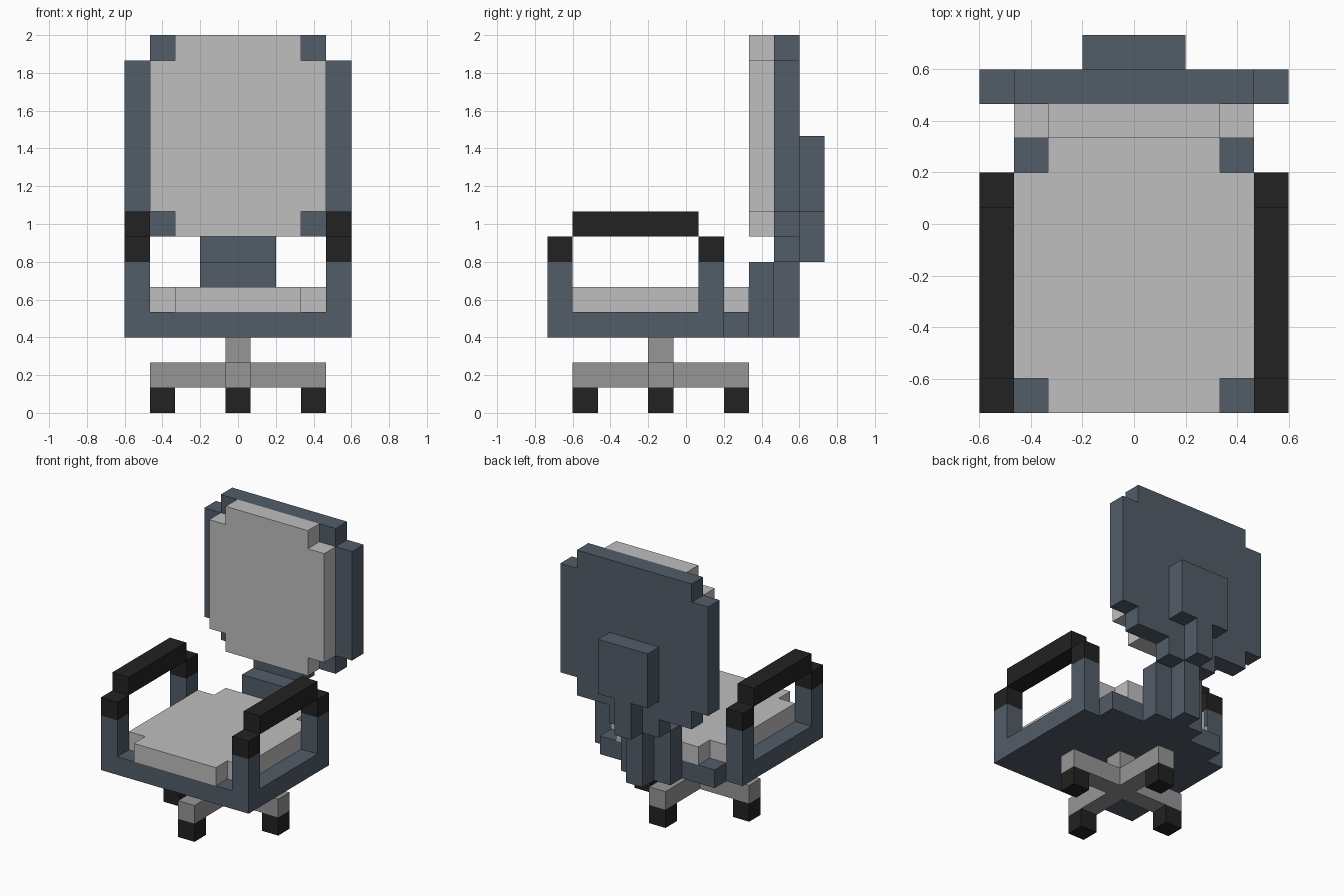
import bpy
import bmesh
from mathutils import Vector

cube = bpy.data.objects.get("Cube")
if cube:
    bpy.data.objects.remove(cube, do_unlink=True)

U = 2 / 15                         # block size: the chair is 9 x 11 x 15 blocks
ORIGIN = Vector((-4.5, -5.5, 0))   # grid corner, in blocks


def material(name, rgb):
    m = bpy.data.materials.new(name)
    m.use_nodes = True
    m.diffuse_color = (*rgb, 1)
    m.node_tree.nodes["Principled BSDF"].inputs["Base Color"].default_value = (*rgb, 1)
    return m


SLATE = material("slate blue frame", (0.084, 0.108, 0.140))
LIGHT = material("light grey cushion", (0.521, 0.521, 0.521))
GREY = material("grey metal", (0.305, 0.305, 0.305))
BLACK = material("black rubber", (0.016, 0.016, 0.016))


def prism(name, mat, axis, outline, lo, hi):
    """Extrude an outline given in blocks along an axis from lo to hi."""
    place = {"x": lambda a, b, t: (t, a, b),
             "y": lambda a, b, t: (a, t, b),
             "z": lambda a, b, t: (a, b, t)}[axis]
    bm = bmesh.new()
    verts = [bm.verts.new((Vector(place(a, b, lo)) + ORIGIN) * U) for a, b in outline]
    face = bm.faces.new(verts)
    top = bmesh.ops.extrude_face_region(bm, geom=[face])["geom"]
    shift = Vector(place(0, 0, hi - lo)) * U
    bmesh.ops.translate(bm, vec=shift, verts=[g for g in top if isinstance(g, bmesh.types.BMVert)])
    bmesh.ops.recalc_face_normals(bm, faces=bm.faces)
    mesh = bpy.data.meshes.new(name)
    bm.to_mesh(mesh)
    bm.free()
    mesh.materials.append(mat)
    obj = bpy.data.objects.new(name, mesh)
    bpy.context.collection.objects.link(obj)
    return obj


def box(name, mat, x, y, z):
    outline = [(x[0], y[0]), (x[1], y[0]), (x[1], y[1]), (x[0], y[1])]
    return prism(name, mat, "z", outline, *z)


def notched(a0, a1, b0, b1, na=1, nb=1):
    """Rectangle with a rectangular notch cut from each corner."""
    return [(a0 + na, b0), (a1 - na, b0), (a1 - na, b0 + nb), (a1, b0 + nb),
            (a1, b1 - nb), (a1 - na, b1 - nb), (a1 - na, b1), (a0 + na, b1),
            (a0 + na, b1 - nb), (a0, b1 - nb), (a0, b0 + nb), (a0 + na, b0 + nb)]


# Wheeled base: plus-shaped foot, four casters and a column
prism("base_cross", GREY, "z", notched(1, 8, 1, 8, 3, 3), 1, 2)
box("column", GREY, (4, 5), (4, 5), (2, 3))
for side, x, y in (("right", 1, 4), ("left", 7, 4), ("front", 4, 1), ("back", 4, 7)):
    box(f"caster_{side}", BLACK, (x, x + 1), (y, y + 1), (0, 1))

# Seat
prism("seat_frame", SLATE, "z",
      [(0, 0), (9, 0), (9, 7), (8, 7), (8, 8), (1, 8), (1, 7), (0, 7)], 3, 4)
prism("seat_cushion", LIGHT, "z", notched(1, 8, 0, 8), 4, 5)

# Armrests on both sides
for side, x in (("right", 0), ("left", 8)):
    span = (x, x + 1)
    for end, y in (("front", 0), ("back", 6)):
        box(f"arm_post_{end}_{side}", SLATE, span, (y, y + 1), (4, 6))
        box(f"arm_cap_{end}_{side}", BLACK, span, (y, y + 1), (6, 7))
    box(f"arm_pad_{side}", BLACK, span, (1, 6), (7, 8))

# T-shaped bracket joining seat and backrest
prism("back_bracket", SLATE, "z",
      [(3, 8), (6, 8), (6, 9), (5, 9), (5, 10), (4, 10), (4, 9), (3, 9)], 3, 6)

# Backrest shell with a tab at the bottom, and its cushion
prism("back_shell", SLATE, "y",
      [(3, 6), (6, 6), (6, 7), (8, 7), (8, 8), (9, 8), (9, 14), (8, 14), (8, 15),
       (1, 15), (1, 14), (0, 14), (0, 8), (1, 8), (1, 7), (3, 7)], 9, 10)
prism("back_cushion", LIGHT, "y", notched(1, 8, 7, 15), 8, 9)

# Rear support plate with its narrow stem
prism("rear_support", SLATE, "y",
      [(4, 6), (5, 6), (5, 8), (6, 8), (6, 11), (3, 11), (3, 8), (4, 8)], 10, 11)
